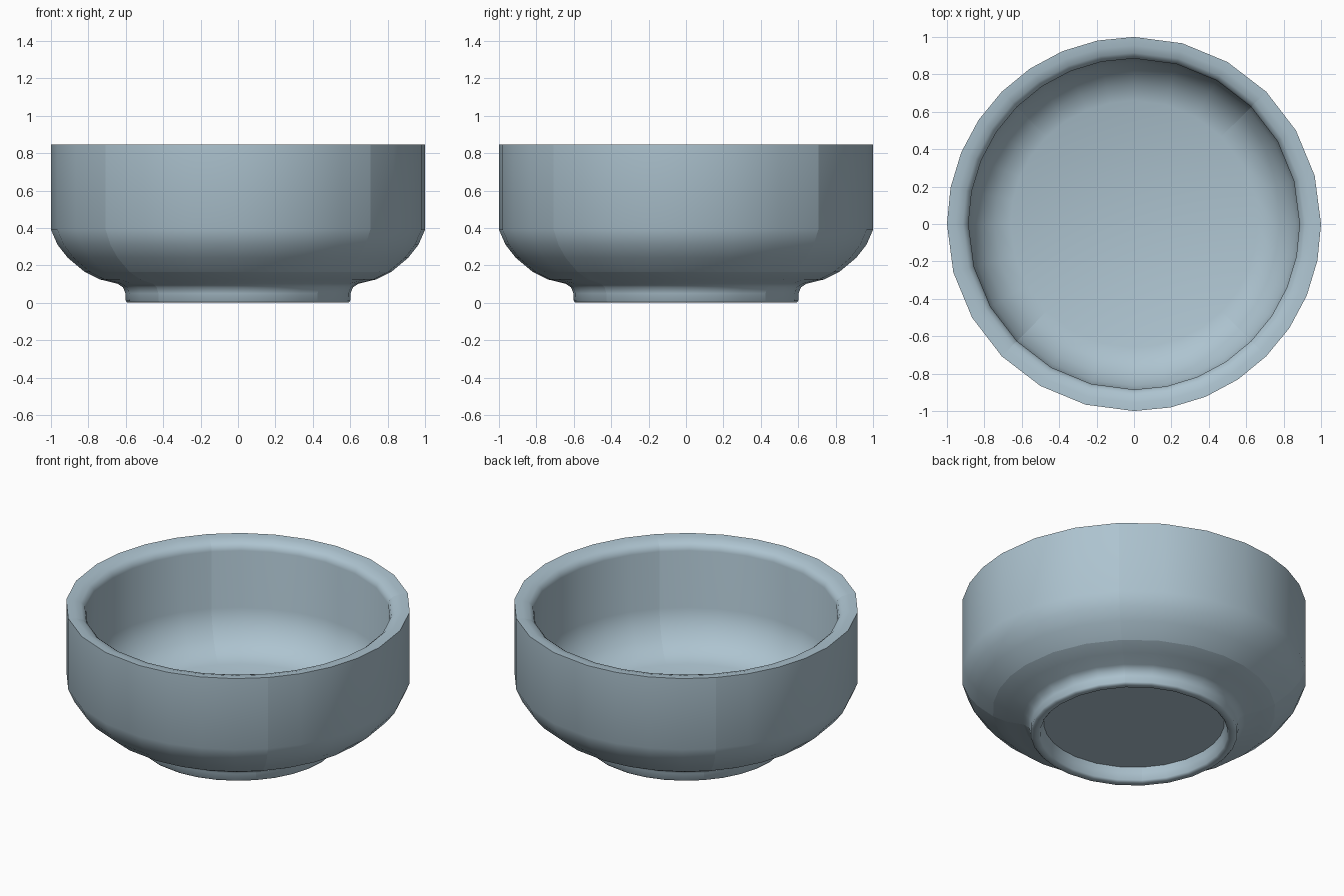
import bpy, bmesh, math

cube = bpy.data.objects.get("Cube")
if cube:
    bpy.data.objects.remove(cube, do_unlink=True)

# Pale blue-grey glaze
glaze = bpy.data.materials.new("blue_grey_glaze")
glaze.use_nodes = True
colour = (0.42, 0.55, 0.63, 1)
glaze.diffuse_color = colour
glaze.node_tree.nodes["Principled BSDF"].inputs["Base Color"].default_value = colour

# Cross-section (radius, height), from the underside recess round to the inner floor
CREASE = (0.82, 0.165)
PROFILE = [
    (0.525, 0.085), (0.535, 0.05), (0.545, 0.01), (0.555, 0.0),            # foot recess
    (0.59, 0.0), (0.60, 0.01), (0.602, 0.05), (0.615, 0.083), (0.645, 0.102),  # foot
    (0.74, 0.125), CREASE, (0.91, 0.24), (0.965, 0.31), (1.0, 0.39),       # outer curve
    (1.0, 0.845), (0.955, 0.842), (0.915, 0.83), (0.893, 0.812), (0.885, 0.785),  # rim
    (0.89, 0.42), (0.865, 0.335), (0.815, 0.255), (0.745, 0.195), (0.66, 0.165),  # inside
]

# Facet angles: quadrants alternate between 6 and 8 facets
ANGLES = []
for quadrant in range(4):
    count = 6 if quadrant % 2 == 0 else 8
    ANGLES += [math.radians(90 * (quadrant + i / count)) for i in range(count)]
N = len(ANGLES)

# Sweep the cross-section and close the underside and the floor
bm = bmesh.new()
rings = [[bm.verts.new((r * math.cos(a), r * math.sin(a), z)) for a in ANGLES]
         for r, z in PROFILE]
for lower, upper in zip(rings, rings[1:]):
    for i in range(N):
        j = (i + 1) % N
        bm.faces.new((lower[i], lower[j], upper[j], upper[i]))
bm.faces.new(rings[0][::-1])
bm.faces.new(rings[-1])
bmesh.ops.recalc_face_normals(bm, faces=bm.faces[:])

# Smooth shading, with hard edges at corners, the belly crease and the diagonal seams
for face in bm.faces:
    face.smooth = True
for edge in bm.edges:
    a, b = (v.co for v in edge.verts)
    on_crease = all(abs(p.z - CREASE[1]) < 1e-4 and abs(p.xy.length - CREASE[0]) < 1e-3
                    for p in (a, b))
    on_seam = all(abs(abs(p.x) - abs(p.y)) < 1e-4 for p in (a, b))
    edge.smooth = not (edge.calc_face_angle(0) > math.radians(50) or on_crease or on_seam)

mesh = bpy.data.meshes.new("bowl")
bm.to_mesh(mesh)
bm.free()
mesh.materials.append(glaze)
bowl = bpy.data.objects.new("bowl", mesh)
bpy.context.collection.objects.link(bowl)
